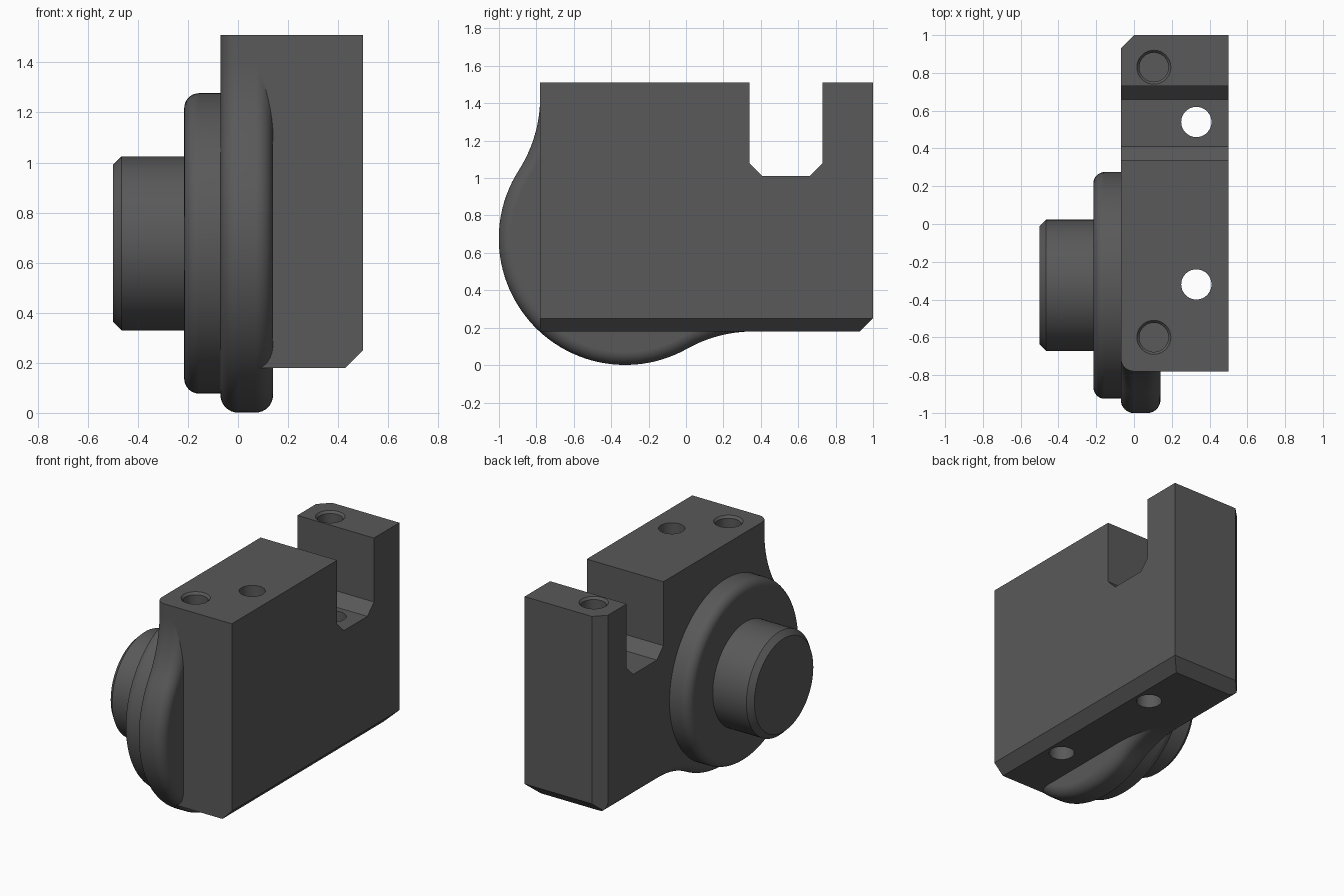
import bpy, bmesh, math
from math import cos, sin, pi

if "Cube" in bpy.data.objects:
    bpy.data.objects.remove(bpy.data.objects["Cube"])

CY, CZ, LOBE_R = -0.325, 0.677, 0.676     # axis of the round parts
LEFT, RIGHT, FRONT, BOTTOM = -0.07, 0.5, -0.78, 0.18

steel = bpy.data.materials.new("dark_grey")
steel.diffuse_color = (0.1, 0.1, 0.1, 1)
steel.use_nodes = True
steel.node_tree.nodes["Principled BSDF"].inputs["Base Color"].default_value = steel.diffuse_color


def mesh_object(name, rings, closed_ends=True):
    """Skin a stack of equal-length rings and cap both ends."""
    bm = bmesh.new()
    vs = [[bm.verts.new(p) for p in ring] for ring in rings]
    n = len(rings[0])
    for a, b in zip(vs, vs[1:]):
        for i in range(n):
            j = (i + 1) % n
            bm.faces.new((a[i], a[j], b[j], b[i]))
    bm.faces.new(vs[0])
    bm.faces.new(vs[-1])
    bmesh.ops.recalc_face_normals(bm, faces=bm.faces)
    me = bpy.data.meshes.new(name)
    bm.to_mesh(me)
    bm.free()
    me.materials.append(steel)
    ob = bpy.data.objects.new(name, me)
    bpy.context.collection.objects.link(ob)
    return ob


def prism(name, axis, pts, a, b):
    """Extrude a 2D profile along axis 0, 1 or 2 from a to b."""
    def place(p, t):
        q = list(p)
        q.insert(axis, t)
        return q
    return mesh_object(name, [[place(p, t) for p in pts] for t in (a, b)])


def lathe(name, profile, axis, centre, n=64):
    """Solid of revolution; profile holds (position along axis, radius)."""
    rings = []
    for t, r in profile:
        ring = []
        for i in range(n):
            a = 2 * pi * i / n
            q = [centre[0] + r * cos(a), centre[1] + r * sin(a)]
            q.insert(axis, t)
            ring.append(q)
        rings.append(ring)
    return mesh_object(name, rings)


def boolean(target, tool, op):
    m = target.modifiers.new(op, 'BOOLEAN')
    m.operation, m.solver, m.object = op, 'EXACT', tool
    bpy.context.view_layer.objects.active = target
    bpy.ops.object.modifier_apply(modifier=m.name)
    bpy.data.objects.remove(tool, do_unlink=True)


def smooth(ob):
    bpy.ops.object.select_all(action='DESELECT')
    ob.select_set(True)
    bpy.context.view_layer.objects.active = ob
    bpy.ops.object.shade_smooth_by_angle(angle=math.radians(30))
    m = ob.modifiers.new("even_normals", 'WEIGHTED_NORMAL')
    m.keep_sharp = True


# Main block, overlong at top and back until trimmed
body = prism("housing_body", 1, [(0, BOTTOM), (RIGHT - 0.07, BOTTOM), (RIGHT, BOTTOM + 0.07),
                                 (RIGHT, 1.7), (0, 1.7)], FRONT, 1.2)

# Lobed side plate: big arc blended into the block by two concave fillets
R = 0.72
f1y = FRONT - R
f1z = CZ + math.sqrt((R + LOBE_R) ** 2 - (CY - f1y) ** 2)
f2z = BOTTOM - R
f2y = CY + math.sqrt((R + LOBE_R) ** 2 - (CZ - f2z) ** 2)
t1 = math.atan2(CZ - f1z, CY - f1y)
t2 = math.atan2(CZ - f2z, CY - f2y)


def arc(cy, cz, r, a, b, n, sign):
    """Points with their inward directions."""
    return [(cy + r * cos(t), cz + r * sin(t), sign * cos(t), sign * sin(t))
            for t in (a + (b - a) * i / n for i in range(n + 1))]


outline = [(FRONT, 1.7, 1, 0)]
outline += arc(f1y, f1z, R, 0, t1, 12, 1)
outline += arc(CY, CZ, LOBE_R, t1 + pi, t2 + pi, 48, -1)[1:-1]
outline += arc(f2y, f2z, R, t2, pi / 2, 12, 1)
outline += [(1.2, BOTTOM, 0, 1), (1.2, 1.7, 0, 0)]

EDGE, STEPS = 0.07, 8
section = []                               # (x, inset) across the plate
for i in range(STEPS + 1):
    a = pi / 2 * i / STEPS
    section.append((LEFT + EDGE * (1 - cos(a)), EDGE * (1 - sin(a))))
section += [(0.14 + LEFT - x, d) for x, d in reversed(section)]
section = [s for i, s in enumerate(section) if i == 0 or abs(s[0] - section[i - 1][0]) > 1e-6]
plate = mesh_object("lobe_plate", [[(x, y + ny * d, z + nz * d) for y, z, ny, nz in outline]
                                   for x, d in section])
boolean(body, plate, 'UNION')

# Trim: slot, flat top and chamfered lower back edge
boolean(body, prism("slot_trim", 0, [(-1.1, -0.1), (0.65, -0.1), (1, 0.25), (1, 1.51),
                                     (0.73, 1.51), (0.73, 1.08), (0.66, 1.01), (0.41, 1.01),
                                     (0.34, 1.08), (0.34, 1.51), (-1.1, 1.51)], -0.3, 0.7),
        'INTERSECT')
# Chamfered vertical back corner
boolean(body, prism("corner_cutter", 2, [(-0.2, 0.8), (0.1, 1.1), (-0.2, 1.1)], -0.2, 1.8),
        'DIFFERENCE')

# Through bolt holes and countersunk blind holes
for y in (0.54, -0.32):
    boolean(body, lathe("bolt_hole", [(-0.2, 0.08), (1.8, 0.08)], 2, (0.33, y), 40), 'DIFFERENCE')
for y in (0.83, -0.60):
    boolean(body, lathe("pin_hole", [(1.06, 0.077), (1.495, 0.077), (1.51, 0.09), (1.6, 0.09)],
                        2, (0.105, y), 40), 'DIFFERENCE')
smooth(body)

# Round flange with a softened outer rim
rim = 0.06
flange = [(-0.215 + rim * (1 - sin(a)), 0.60 - rim * (1 - cos(a)))
          for a in (pi / 2 * (1 - i / 8) for i in range(9))] + [(LEFT, 0.60)]
smooth(lathe("round_flange", flange, 0, (CY, CZ), 96))

# Projecting boss with chamfered end
smooth(lathe("shaft_boss", [(-0.5, 0.313), (-0.465, 0.348), (-0.21, 0.348)], 0, (CY, CZ), 72))
